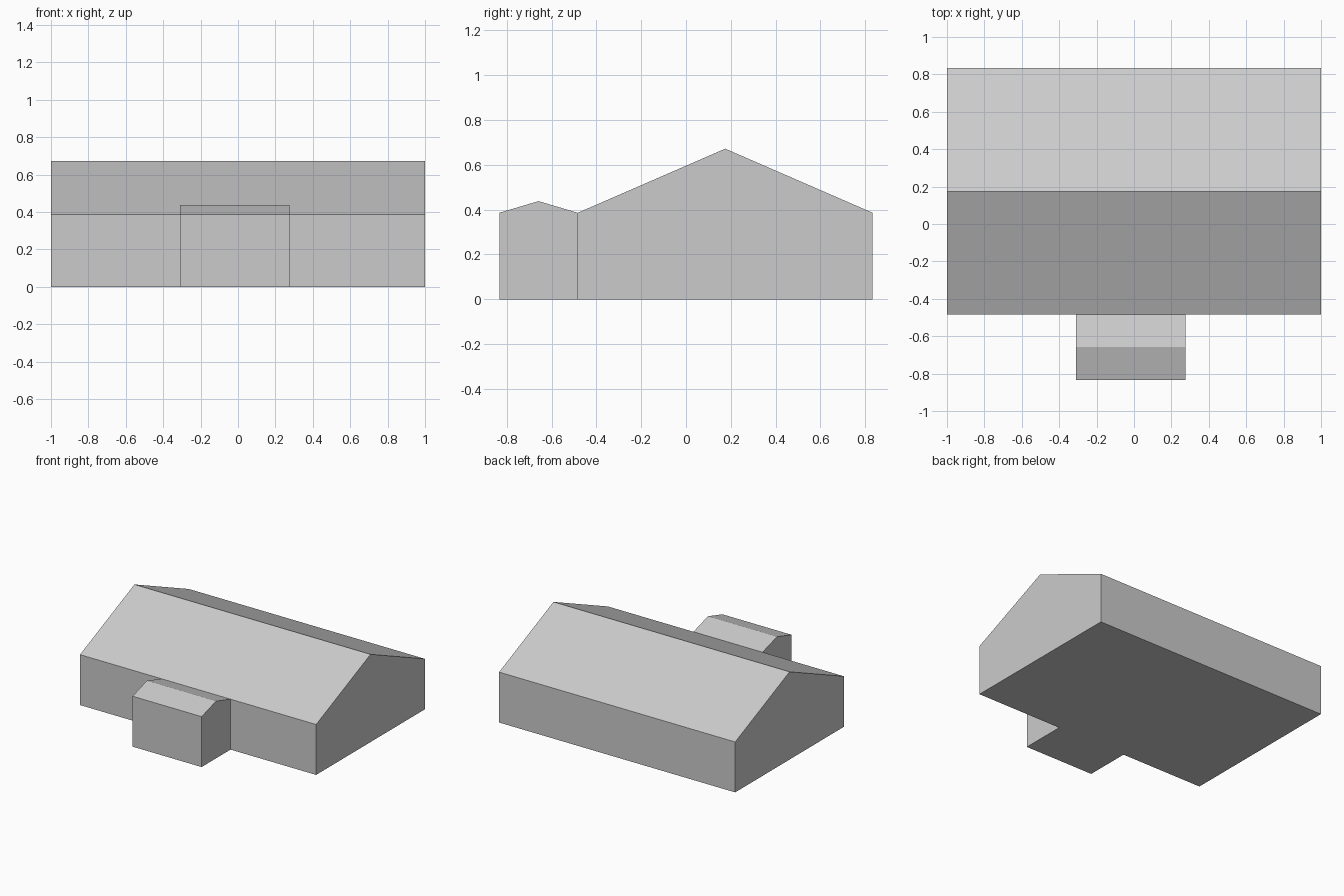
import bpy, bmesh

if "Cube" in bpy.data.objects:
    bpy.data.objects.remove(bpy.data.objects["Cube"])


def gabled_block(name, x0, x1, y0, y1, eave, ridge, seams=()):
    """Closed gabled volume with its ridge running along x."""
    profile = [(y0, 0), (y1, 0), (y1, eave), ((y0 + y1) / 2, ridge), (y0, eave)]
    bm = bmesh.new()
    end = bm.faces.new([bm.verts.new((x0, y, z)) for y, z in profile])
    out = bmesh.ops.extrude_face_region(bm, geom=[end], use_keep_orig=True)
    moved = [g for g in out["geom"] if isinstance(g, bmesh.types.BMVert)]
    bmesh.ops.translate(bm, verts=moved, vec=(x1 - x0, 0, 0))
    for x in seams:
        bmesh.ops.bisect_plane(bm, geom=bm.verts[:] + bm.edges[:] + bm.faces[:],
                               plane_co=(x, 0, 0), plane_no=(1, 0, 0))
    bmesh.ops.recalc_face_normals(bm, faces=bm.faces[:])
    mesh = bpy.data.meshes.new(name)
    bm.to_mesh(mesh)
    bm.free()
    obj = bpy.data.objects.new(name, mesh)
    bpy.context.collection.objects.link(obj)
    return obj


# Long hall with a panel seam near its right end
gabled_block("main_hall", -1, 1, -0.483, 0.833, 0.386, 0.672, seams=(0.635,))

# Small gabled annex against the front wall
gabled_block("front_annex", -0.31, 0.275, -0.833, -0.483, 0.386, 0.438)
